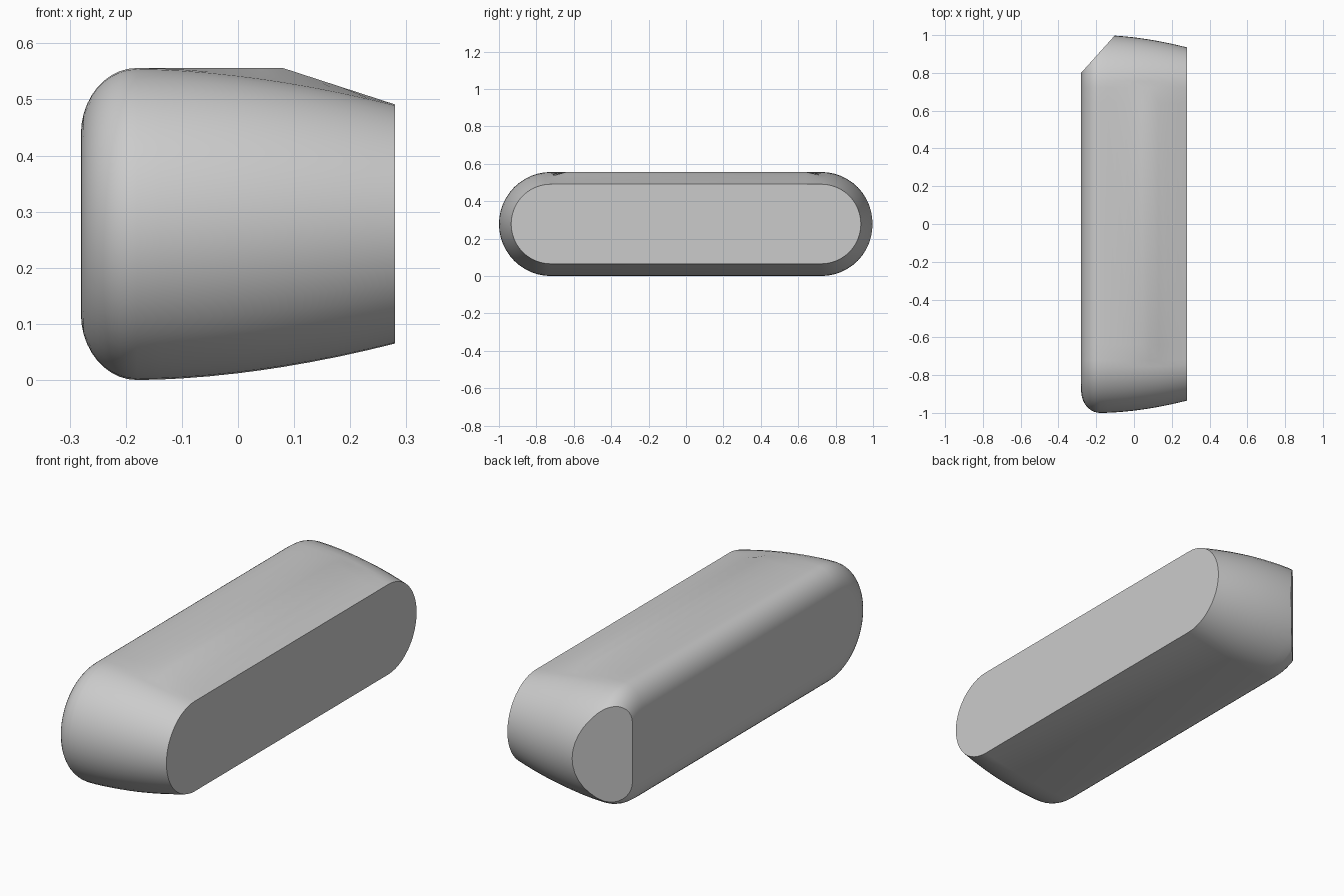
import bpy, bmesh, math
from mathutils import Vector

cube = bpy.data.objects.get("Cube")
if cube:
    bpy.data.objects.remove(cube, do_unlink=True)

R, HALF, CZ = 0.278, 0.722, 0.278      # end radius, straight half length, centre height
X0, XR, XT, X1 = -0.28, -0.18, 0.08, 0.28

mat = bpy.data.materials.new("plain_grey")
mat.use_nodes = True
grey = (0.6, 0.6, 0.6, 1)
mat.diffuse_color = grey
mat.node_tree.nodes["Principled BSDF"].inputs["Base Color"].default_value = grey


def side_inset(x):
    """Inset of the outline: rounded at one face, gently curved taper to the other."""
    if x < XR:
        u = (XR - x) / (XR - X0)
        return 0.118 * (1 - math.sqrt(max(0, 1 - u * u)))
    return 0.065 * ((x - XR) / (X1 - XR)) ** 1.8


def top_inset(x):
    """The top stays flat, then slopes straight down."""
    if x < XR:
        return side_inset(x)
    return max(0, 0.065 * (x - XT) / (X1 - XT))


def ring(bm, x):
    d = side_inset(x)
    r = R - d
    pts = []
    for side in (1, -1):
        for i in range(25):
            a = math.pi * i / 24 - math.pi / 2
            pts.append((x, side * (HALF + r * math.cos(a)), CZ + side * r * math.sin(a)))
        if side == 1:       # flat top between the two round ends
            for s in (1, -1):
                pts.append((x, s * 0.64, CZ + R - top_inset(x)))
    return [bm.verts.new(p) for p in pts]


# Stadium outline lofted along x
bm = bmesh.new()
xs = [XR - (XR - X0) * math.cos(math.pi / 2 * i / 10) for i in range(11)]
xs += [-0.14, -0.1, -0.05, 0, 0.04, XT, 0.13, 0.18, 0.23, X1]
rings = [ring(bm, x) for x in xs]
for a, b in zip(rings, rings[1:]):
    for i in range(len(a)):
        j = (i + 1) % len(a)
        bm.faces.new((a[i], a[j], b[j], b[i]))
bm.faces.new(rings[0])
bm.faces.new(rings[-1])

# Flat slanted cut across one back corner
normal = Vector((-0.2, 0.18, 0)).normalized()
cut = bmesh.ops.bisect_plane(bm, geom=bm.verts[:] + bm.edges[:] + bm.faces[:],
                             plane_co=(X0, 0.8, 0), plane_no=normal, clear_outer=True)
edges = [e for e in cut["geom_cut"] if isinstance(e, bmesh.types.BMEdge)]
bmesh.ops.holes_fill(bm, edges=edges, sides=0)
bmesh.ops.remove_doubles(bm, verts=bm.verts[:], dist=0.0001)
bmesh.ops.recalc_face_normals(bm, faces=bm.faces[:])

mesh = bpy.data.meshes.new("rounded_bar")
bm.to_mesh(mesh)
bm.free()
bar = bpy.data.objects.new("rounded_bar", mesh)
bpy.context.collection.objects.link(bar)
mesh.materials.append(mat)
bpy.context.view_layer.objects.active = bar
bar.select_set(True)
bpy.ops.object.shade_smooth_by_angle(angle=math.radians(25))
